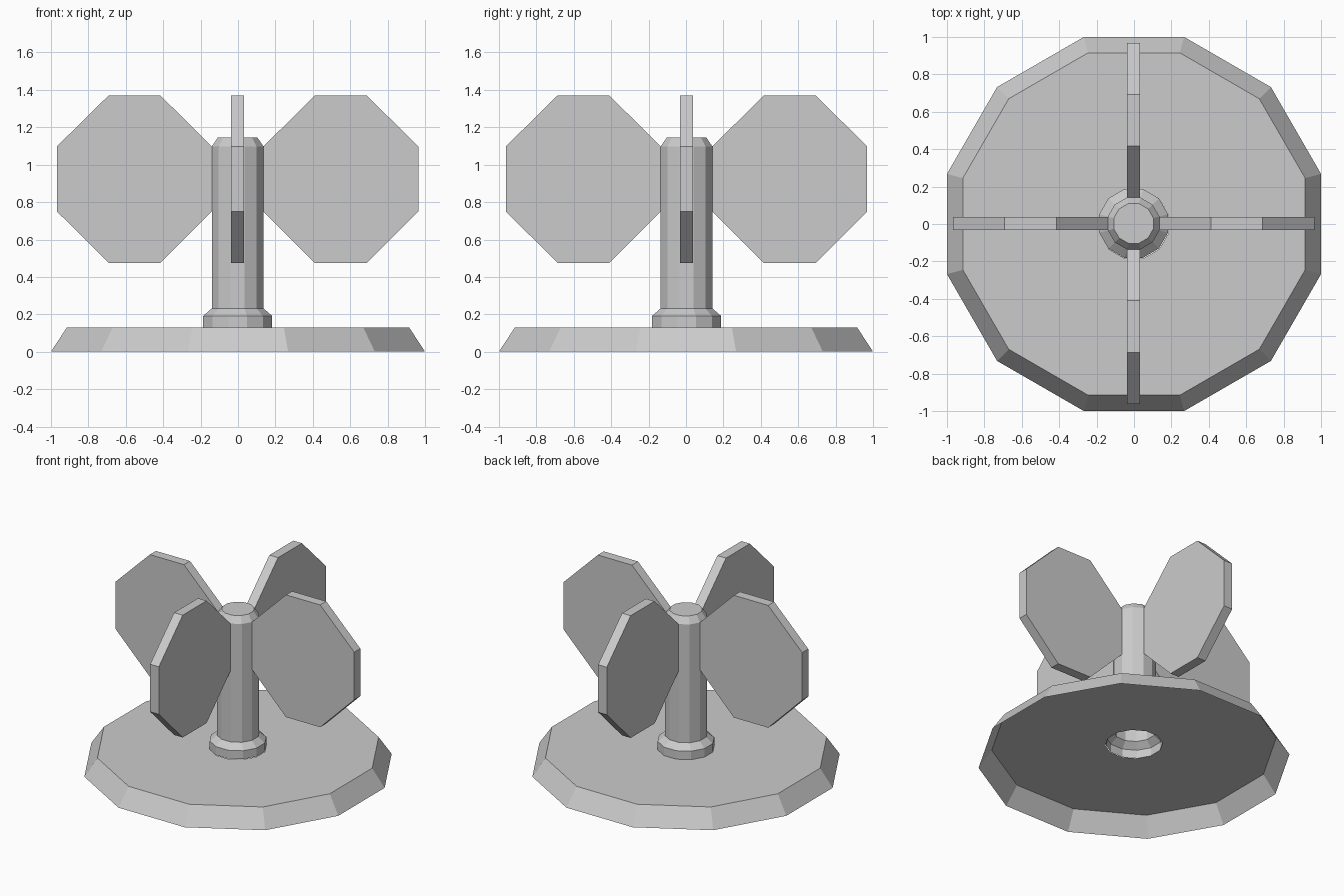
import bpy, bmesh, math

if "Cube" in bpy.data.objects:
    bpy.data.objects.remove(bpy.data.objects["Cube"])

SIDES = 12
CX, CY = -0.002, 0.003   # spindle axis


def finish(name, bm):
    me = bpy.data.meshes.new(name)
    bm.to_mesh(me)
    bm.free()
    ob = bpy.data.objects.new(name, me)
    bpy.context.collection.objects.link(ob)
    return ob


def lathe(name, profile, cx=0, cy=0, cap=False):
    """Open 12-sided shell; profile is (distance to flat, z), flats facing the axes."""
    bm = bmesh.new()
    rings = []
    for d, z in profile:
        r = d / math.cos(math.pi / SIDES)
        angles = [(i + 0.5) * 2 * math.pi / SIDES for i in range(SIDES)]
        rings.append([bm.verts.new((cx + r * math.cos(a), cy + r * math.sin(a), z))
                      for a in angles])
    for lo, hi in zip(rings, rings[1:]):
        for i in range(SIDES):
            j = (i + 1) % SIDES
            bm.faces.new((lo[i], lo[j], hi[j], hi[i]))
    if cap:
        bm.faces.new(rings[-1])
    return finish(name, bm)


# Base: sloped rim and top, open underneath with a hole under the collar
lathe("base_plate", [(1.0, 0), (0.915, 0.13), (0.184, 0.13)])

# Hollow post with flared collar and chamfered cap
lathe("post", [(0.184, 0.13), (0.184, 0.192), (0.138, 0.232),
               (0.138, 1.098), (0.106, 1.145)], CX, CY, cap=True)

# Four upright octagonal paddles around the post
outline = [(0.138, 0.75), (0.413, 0.475), (0.69, 0.475), (0.966, 0.75),
           (0.966, 1.098), (0.69, 1.37), (0.413, 1.37), (0.138, 1.098)]
for k, side in enumerate(("right", "back", "left", "front")):
    bm = bmesh.new()
    face = bm.faces.new([bm.verts.new((x, -0.035, z)) for x, z in outline])
    ext = bmesh.ops.extrude_face_region(bm, geom=[face])
    moved = [v for v in ext["geom"] if isinstance(v, bmesh.types.BMVert)]
    bmesh.ops.translate(bm, verts=moved, vec=(0, 0.07, 0))
    bmesh.ops.recalc_face_normals(bm, faces=bm.faces)
    paddle = finish(side + "_paddle", bm)
    paddle.location = (CX, CY, 0)
    paddle.rotation_euler.z = k * math.pi / 2
